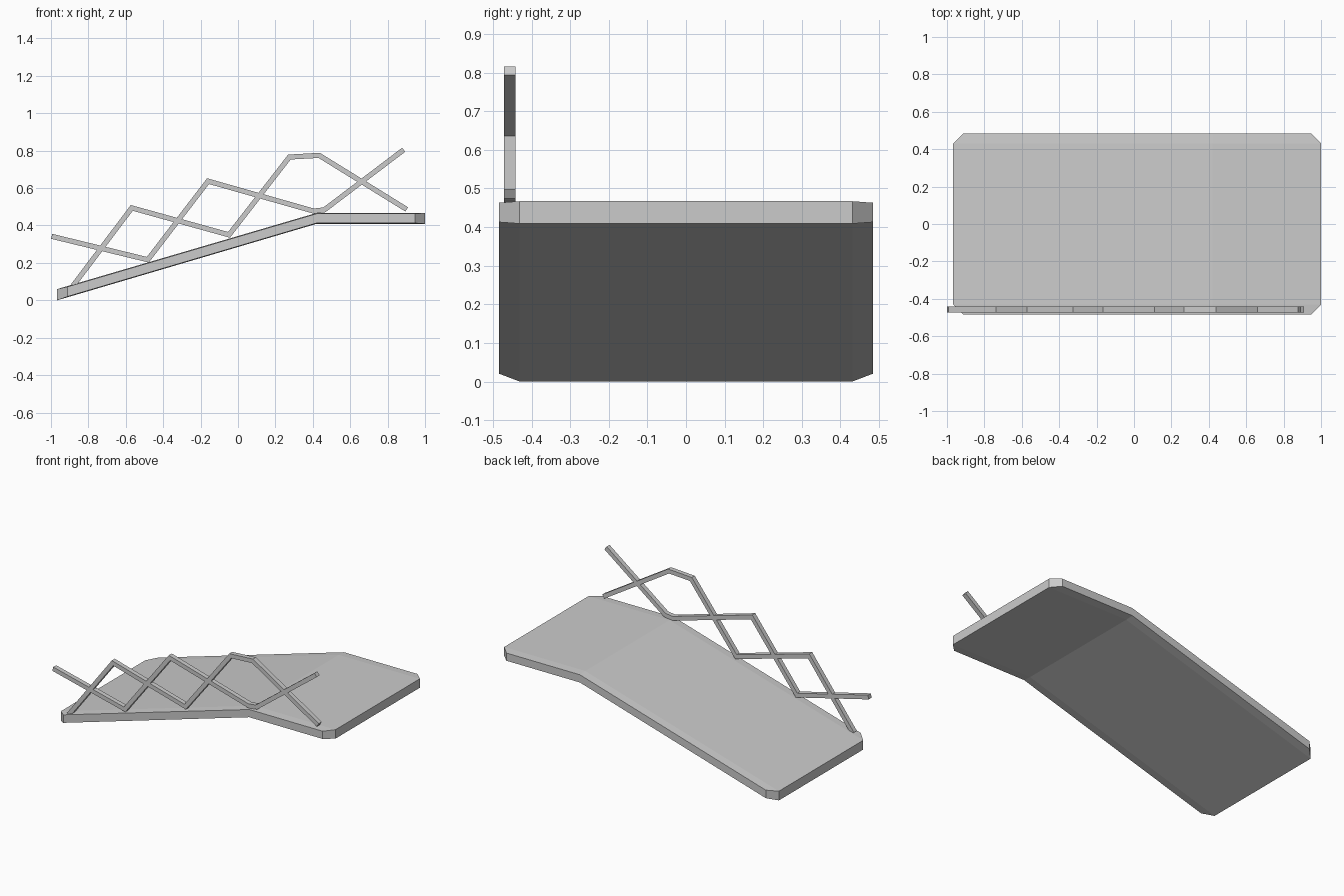
import bpy, bmesh
from mathutils import Vector

if "Cube" in bpy.data.objects:
    bpy.data.objects.remove(bpy.data.objects["Cube"])


def make_object(name, bm):
    bmesh.ops.recalc_face_normals(bm, faces=bm.faces)
    mesh = bpy.data.meshes.new(name)
    bm.to_mesh(mesh)
    bm.free()
    obj = bpy.data.objects.new(name, mesh)
    bpy.context.collection.objects.link(obj)
    return obj


# Bent ramp deck: clipped corners, slightly thinner along both long sides
BEND = 0.42


def deck_z(x, low, high):
    t = min(1.0, (x + 0.967) / (BEND + 0.967))
    return low + (high - low) * t


bm = bmesh.new()
stations = []
for y, x0, x1, thin in ((-0.485, -0.911, 0.946, 0.004), (-0.431, -0.967, 1.0, 0),
                        (0.431, -0.967, 1.0, 0), (0.485, -0.911, 0.946, 0.004)):
    top = [bm.verts.new((x, y, deck_z(x, 0.06, 0.467) - thin)) for x in (x0, BEND, x1)]
    bottom = [bm.verts.new((x, y, deck_z(x, 0.0, 0.409) + thin)) for x in (x1, BEND, x0)]
    stations.append(top + bottom)
for a, b in zip(stations, stations[1:]):
    for i in range(6):
        j = (i + 1) % 6
        bm.faces.new((a[i], a[j], b[j], b[i]))
# Long side faces, split at the bend
for s in (stations[0], stations[-1]):
    bm.faces.new((s[0], s[1], s[4], s[5]))
    bm.faces.new((s[1], s[2], s[3], s[4]))
make_object("ramp_deck", bm)


# Zigzag railing bars: square strips mitred along an x/z path
def zigzag_bar(name, path, half=0.0135, y0=-0.472, y1=-0.442):
    pts = [Vector(p) for p in path]
    dirs = [(b - a).normalized() for a, b in zip(pts, pts[1:])]
    bm = bmesh.new()
    rings = []
    for i, p in enumerate(pts):
        d0, d1 = dirs[max(i - 1, 0)], dirs[min(i, len(dirs) - 1)]
        n0, n1 = Vector((-d0.y, d0.x)), Vector((-d1.y, d1.x))
        m = (n0 + n1).normalized()
        off = m * (half / m.dot(n0))
        corners = ((p + off, y0), (p + off, y1), (p - off, y1), (p - off, y0))
        rings.append([bm.verts.new((q.x, y, q.y)) for q, y in corners])
    for a, b in zip(rings, rings[1:]):
        for i in range(4):
            j = (i + 1) % 4
            bm.faces.new((a[i], a[j], b[j], b[i]))
    bm.faces.new(rings[0])
    bm.faces.new(rings[-1])
    return make_object(name, bm)


zigzag_bar("railing_upper_start", [(-0.996, 0.342), (-0.482, 0.217), (-0.16, 0.637),
                                   (0.405, 0.477), (0.462, 0.484), (0.886, 0.805)])
zigzag_bar("railing_lower_start", [(-0.882, 0.078), (-0.568, 0.494), (-0.048, 0.35),
                                   (0.275, 0.766), (0.434, 0.775), (0.902, 0.486)])
